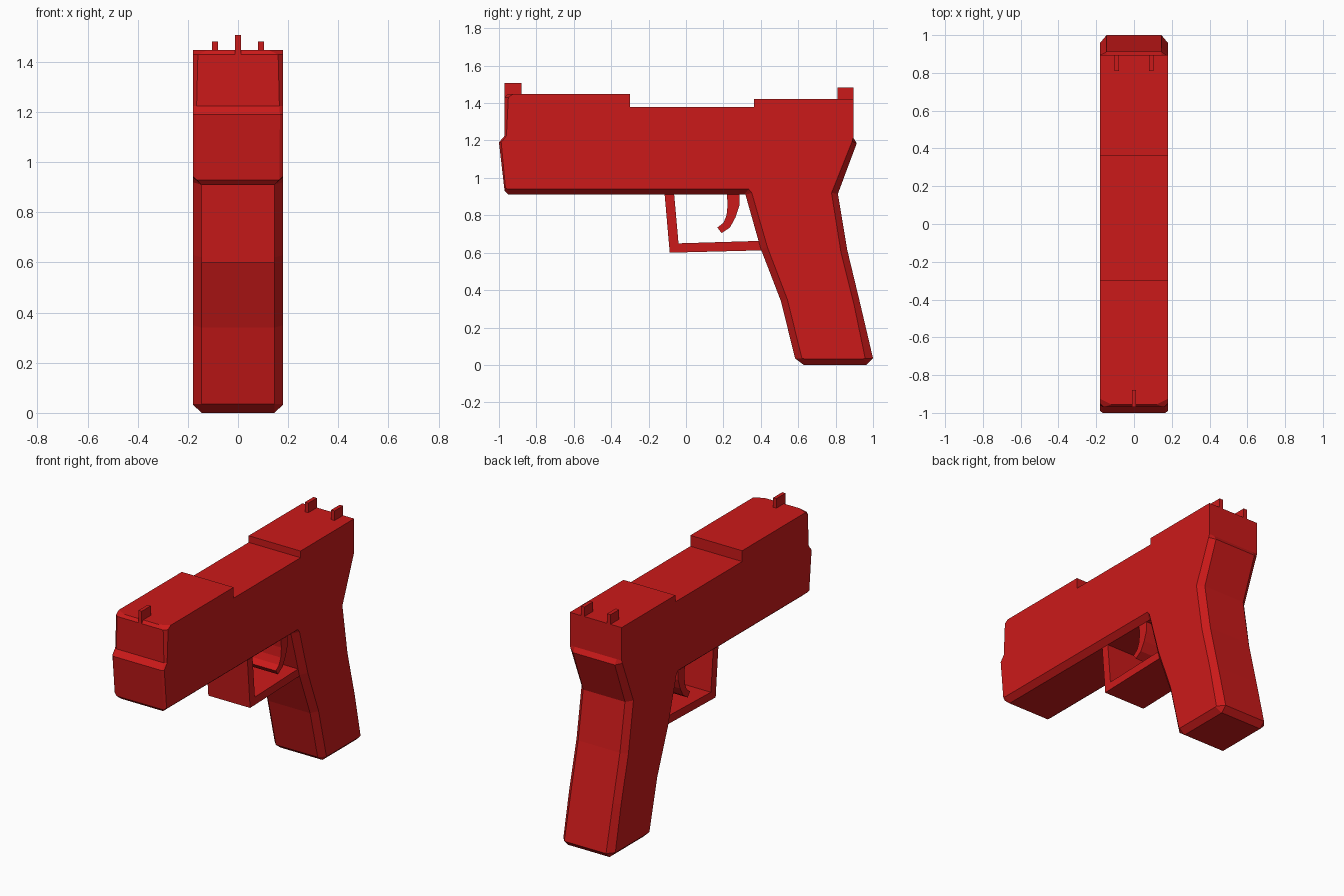
import bpy, bmesh

red = bpy.data.materials.new("red")
red.diffuse_color = (0.6, 0.01, 0.01, 1)


def loft(name, layers):
    """Join matching (x, y, z) outlines into a closed solid."""
    bm = bmesh.new()
    rings = [[bm.verts.new(p) for p in ring] for ring in layers]
    n = len(rings[0])
    for a, b in zip(rings, rings[1:]):
        for i in range(n):
            j = (i + 1) % n
            bm.faces.new((a[i], a[j], b[j], b[i]))
    bm.faces.new(rings[0][::-1])
    bm.faces.new(rings[-1])
    bmesh.ops.recalc_face_normals(bm, faces=bm.faces)
    mesh = bpy.data.meshes.new(name)
    bm.to_mesh(mesh)
    bm.free()
    mesh.materials.append(red)
    obj = bpy.data.objects.new(name, mesh)
    bpy.context.collection.objects.link(obj)
    return obj


def extrude(name, outline, x0, x1):
    return loft(name, [[(x, y, z) for y, z in outline] for x in (x0, x1)])


# Body: side outline (y, z), centre outline (y, z), centre half width
body = [
    (-0.950, 0.940, -0.950, 0.910, 0.145),
    (-0.965, 0.945, -0.970, 0.930, 0.165),
    (-0.988, 1.190, -1.000, 1.190, 0.167),
    (-0.960, 1.225, -0.970, 1.225, 0.165),
    (-0.950, 1.430, -0.970, 1.430, 0.160),
    (-0.925, 1.448, -0.955, 1.448, 0.120),
    (-0.300, 1.448, -0.300, 1.448, 0.145),
    (-0.300, 1.380, -0.300, 1.380, 0.145),
    (0.363, 1.380, 0.363, 1.380, 0.145),
    (0.363, 1.422, 0.363, 1.422, 0.145),
    (0.895, 1.422, 0.895, 1.422, 0.145),
    (0.895, 1.215, 0.895, 1.215, 0.145),
    (0.888, 1.195, 0.913, 1.185, 0.145),
    (0.778, 0.920, 0.812, 0.915, 0.145),
    (0.828, 0.605, 0.862, 0.615, 0.145),
    (0.900, 0.315, 0.932, 0.325, 0.145),
    (0.958, 0.035, 1.000, 0.035, 0.145),
    (0.950, 0.033, 0.965, 0.000, 0.145),
    (0.630, 0.033, 0.630, 0.000, 0.145),
    (0.620, 0.035, 0.583, 0.035, 0.145),
    (0.542, 0.350, 0.508, 0.340, 0.145),
    (0.435, 0.630, 0.400, 0.620, 0.145),
    (0.352, 0.920, 0.318, 0.910, 0.145),
    (0.335, 0.940, 0.310, 0.910, 0.145),
]
side = [(0.18, p[0], p[1]) for p in body]
centre = [(p[4], p[2], p[3]) for p in body]
mirror = lambda ring: [(-x, y, z) for x, y, z in ring]
loft("slide_and_grip", [mirror(side), mirror(centre), centre, side])

# Trigger guard
extrude("trigger_guard",
        [(-0.115, 0.92), (-0.087, 0.60), (0.42, 0.613), (0.42, 0.664),
         (-0.04, 0.65), (-0.064, 0.92)], -0.145, 0.145)

# Curved trigger
extrude("trigger",
        [(0.217, 0.92), (0.223, 0.86), (0.217, 0.80), (0.200, 0.76), (0.168, 0.735),
         (0.190, 0.705), (0.235, 0.735), (0.265, 0.79), (0.285, 0.85), (0.285, 0.92)],
        -0.145, 0.145)

# Sights
extrude("front_sight",
        [(-0.97, 1.43), (-0.88, 1.43), (-0.88, 1.508), (-0.97, 1.508)], -0.011, 0.011)
for label, x in (("left", -0.091), ("right", 0.091)):
    extrude("rear_sight_" + label,
            [(0.81, 1.41), (0.895, 1.41), (0.895, 1.482), (0.81, 1.482)],
            x - 0.012, x + 0.012)
